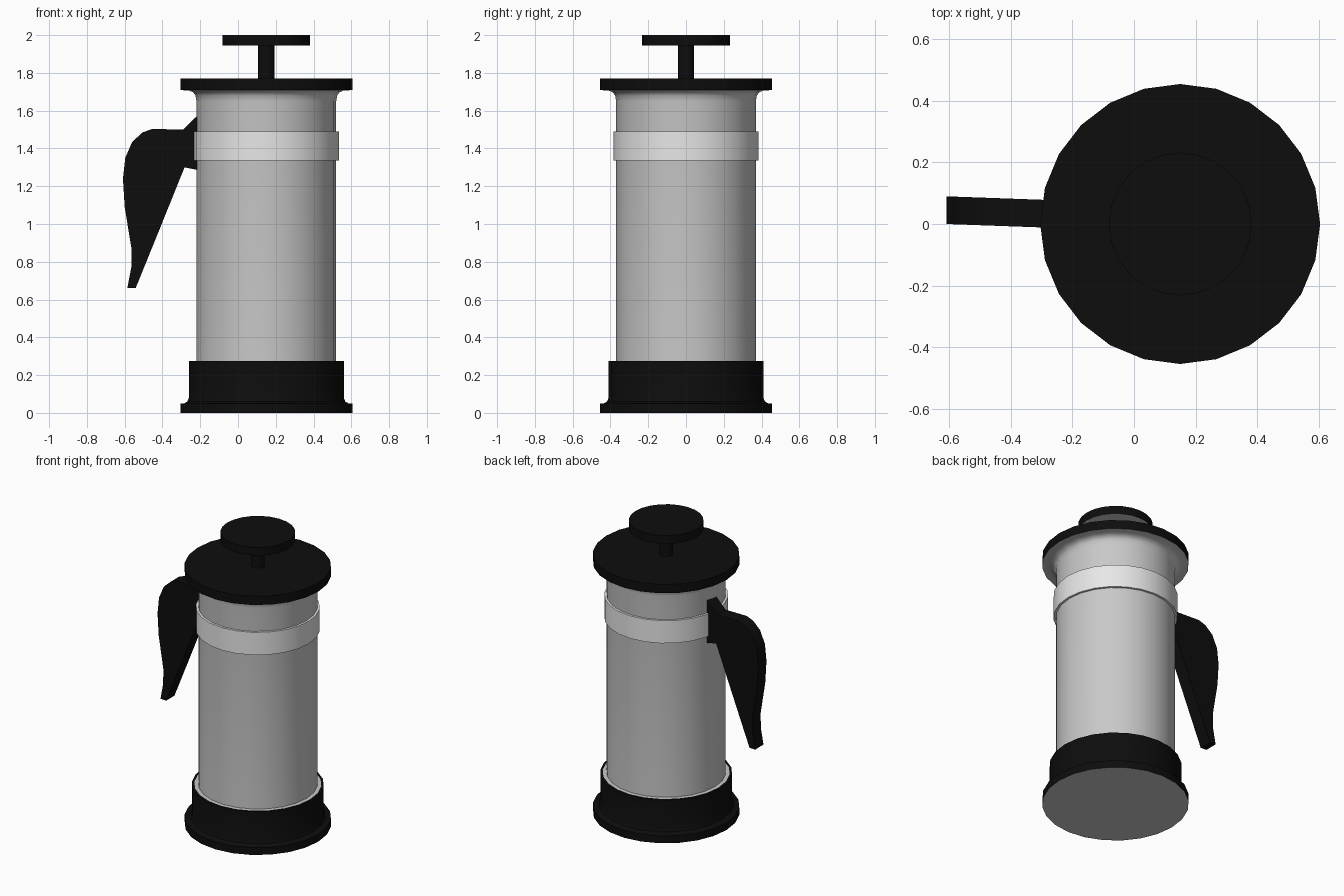
import bpy, bmesh, math

if "Cube" in bpy.data.objects:
    bpy.data.objects.remove(bpy.data.objects["Cube"])

SIDES = 24
CX = 0.15  # the pot axis sits right of the origin


def material(name, v):
    m = bpy.data.materials.new(name)
    m.diffuse_color = (v, v, v, 1)
    m.use_nodes = True
    m.node_tree.nodes["Principled BSDF"].inputs["Base Color"].default_value = m.diffuse_color
    return m


BLACK = material("black plastic", 0.004)
STEEL = material("grey steel", 0.58)
BAND = material("light steel", 0.8)


def finish(name, bm, mats):
    bmesh.ops.recalc_face_normals(bm, faces=bm.faces)
    me = bpy.data.meshes.new(name)
    for m in mats:
        me.materials.append(m)
    bm.to_mesh(me)
    bm.free()
    ob = bpy.data.objects.new(name, me)
    bpy.context.collection.objects.link(ob)
    return ob


def smooth(ob, angle=35):
    bpy.ops.object.select_all(action='DESELECT')
    ob.select_set(True)
    bpy.context.view_layer.objects.active = ob
    bpy.ops.object.shade_smooth_by_angle(angle=math.radians(angle))


def lathe(name, profile, mats, closed=False, steel_segments=()):
    """Spin (radius, z) points round the pot axis; listed segments use slot 1."""
    bm = bmesh.new()
    rings = []
    for r, z in profile:
        if r == 0:
            rings.append([bm.verts.new((CX, 0, z))] * SIDES)
        else:
            rings.append([bm.verts.new((CX + r * math.cos(2 * math.pi * i / SIDES),
                                        r * math.sin(2 * math.pi * i / SIDES), z))
                          for i in range(SIDES)])
    pairs = list(zip(rings, rings[1:]))
    if closed:
        pairs.append((rings[-1], rings[0]))
    for k, (a, b) in enumerate(pairs):
        for i in range(SIDES):
            j = (i + 1) % SIDES
            corners = list(dict.fromkeys((a[i], a[j], b[j], b[i])))
            f = bm.faces.new(corners)
            f.material_index = 1 if k in steel_segments else 0
    ob = finish(name, bm, mats)
    smooth(ob)
    return ob


# Base: black foot with a filleted rim, steel underside and steel inner lip
lathe("base", [(0, 0), (0.455, 0), (0.455, 0.05), (0.435, 0.05), (0.418, 0.06),
               (0.41, 0.08), (0.41, 0.275), (0.395, 0.275), (0.365, 0.275)],
      [BLACK, STEEL], steel_segments=(0, 7))

# Body: cylinder flaring out under the lid
lathe("body", [(0.37, 0.26), (0.37, 1.65), (0.375, 1.68), (0.387, 1.697),
               (0.41, 1.707), (0.45, 1.7085)], [STEEL])

# Clamp band round the neck
lathe("neck_band", [(0.385, 1.335), (0.385, 1.49), (0.368, 1.49), (0.368, 1.335)],
      [BAND], closed=True)

# Lid, plunger stem and knob
lathe("lid", [(0, 1.71), (0.455, 1.71), (0.455, 1.77), (0, 1.77)],
      [BLACK, STEEL], steel_segments=(0,))
lathe("plunger_stem", [(0.043, 1.765), (0.043, 1.95)], [BLACK])
lathe("plunger_knob", [(0, 1.945), (0.232, 1.945), (0.232, 2.0), (0, 2.0)],
      [BLACK, STEEL], steel_segments=(0,))

# Handle: flat slab outline in x-z, very slightly skewed in y
outline = [(-0.21, 1.575), (-0.23, 1.56), (-0.29, 1.50), (-0.455, 1.503), (-0.505, 1.485),
           (-0.56, 1.435), (-0.597, 1.35), (-0.609, 1.24), (-0.60, 1.09),
           (-0.577, 0.95), (-0.564, 0.87), (-0.565, 0.77), (-0.586, 0.66),
           (-0.542, 0.66), (-0.41, 0.985), (-0.283, 1.30), (-0.21, 1.285)]
bm = bmesh.new()
near, far = [[bm.verts.new((x, -0.022 - 0.036 * x + t, z)) for x, z in outline]
             for t in (0, 0.09)]
bm.faces.new(near)
bm.faces.new(far[::-1])
for i in range(len(outline)):
    j = (i + 1) % len(outline)
    bm.faces.new((near[i], far[i], far[j], near[j]))
smooth(finish("handle", bm, [BLACK]))
